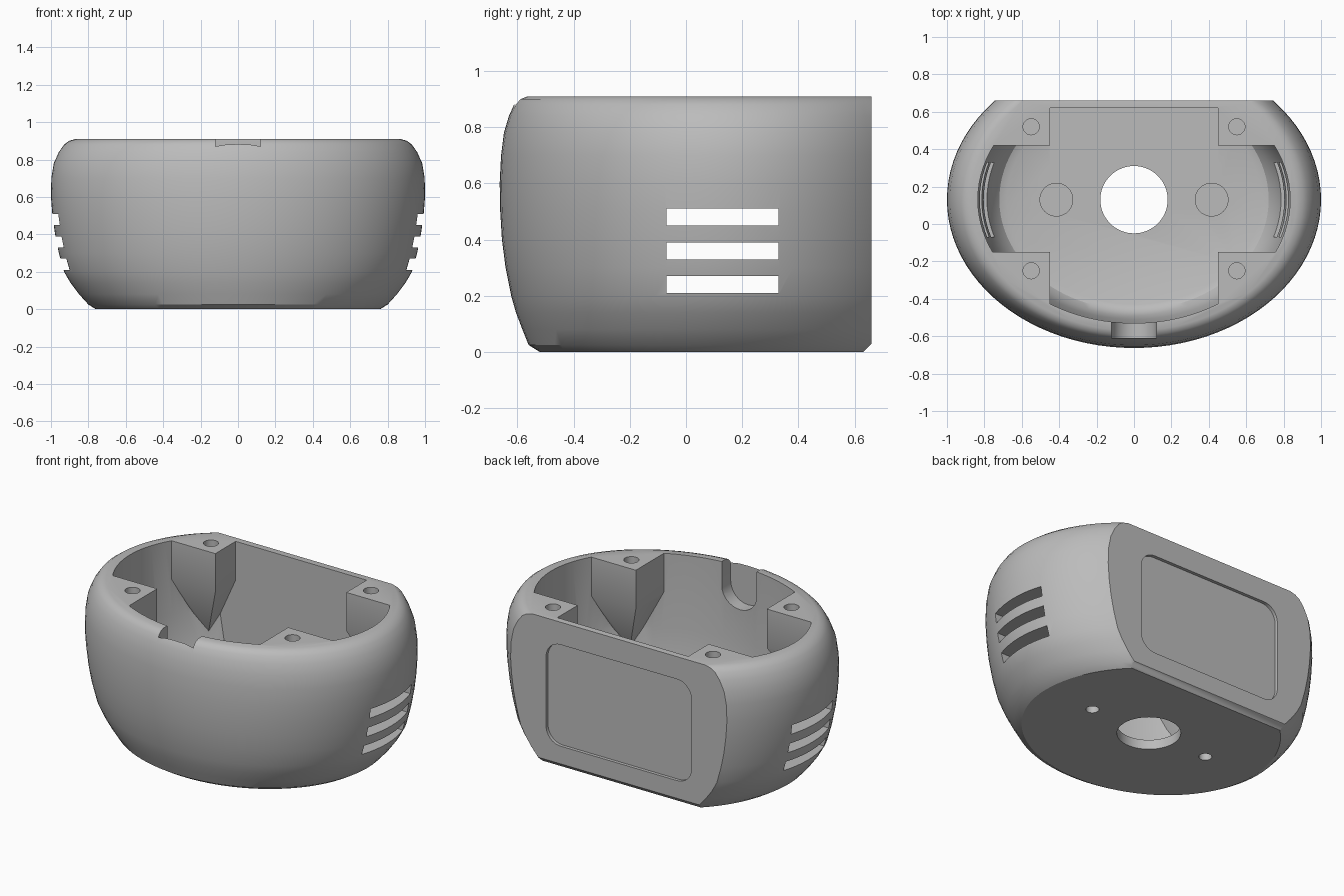
import bpy, bmesh, math
from mathutils import Matrix

cube = bpy.data.objects.get("Cube")
if cube:
    bpy.data.objects.remove(cube, do_unlink=True)

CY = 0.13      # centre line of the oval plan
TOP = 0.91
BACK = 0.66


def make(name, bm):
    bmesh.ops.recalc_face_normals(bm, faces=bm.faces)
    mesh = bpy.data.meshes.new(name)
    bm.to_mesh(mesh)
    bm.free()
    obj = bpy.data.objects.new(name, mesh)
    bpy.context.collection.objects.link(obj)
    return obj


def loft(name, rings):
    """Skin closed loops of points into a capped solid."""
    bm = bmesh.new()
    loops = [[bm.verts.new(p) for p in ring] for ring in rings]
    n = len(loops[0])
    for low, high in zip(loops, loops[1:]):
        for i in range(n):
            j = (i + 1) % n
            bm.faces.new((low[i], low[j], high[j], high[i]))
    bm.faces.new(loops[0])
    bm.faces.new(loops[-1])
    return make(name, bm)


def oval(z, a, front, back, n=96):
    """Oval loop with separate front and back depths."""
    pts = []
    for i in range(n):
        t = math.tau * i / n
        s = math.sin(t)
        pts.append((a * math.cos(t), CY + s * (back if s > 0 else front), z))
    return pts


def rect(x0, x1, y0, y1, z):
    return [(x0, y0, z), (x1, y0, z), (x1, y1, z), (x0, y1, z)]


def box(name, x0, x1, y0, y1, z0, z1):
    return loft(name, [rect(x0, x1, y0, y1, z) for z in (z0, z1)])


def cylinder(name, x, y, r, z0, z1, n=40):
    ring = [(x + r * math.cos(math.tau * i / n), y + r * math.sin(math.tau * i / n))
            for i in range(n)]
    return loft(name, [[(px, py, z) for px, py in ring] for z in (z0, z1)])


def combine(target, tool, operation="DIFFERENCE"):
    """Apply a boolean and discard the tool."""
    mod = target.modifiers.new("bool", "BOOLEAN")
    mod.operation = operation
    mod.solver = "EXACT"
    mod.object = tool
    deps = bpy.context.evaluated_depsgraph_get()
    mesh = bpy.data.meshes.new_from_object(target.evaluated_get(deps))
    target.modifiers.clear()
    target.data = mesh
    bpy.data.objects.remove(tool, do_unlink=True)


# Rounded outer shell: height, half width, front depth, back depth
OUTER = [(0, .76, .65, .715), (.025, .80, .69, .73), (.08, .85, .712, .745),
         (.14, .895, .735, .76), (.2, .93, .752, .77), (.3, .958, .772, .78),
         (.4, .978, .785, .788), (.5, .992, .791, .792), (.6, 1, .793, .793),
         (.7, .998, .788, .79), (.78, .985, .778, .782), (.84, .958, .76, .77),
         (.88, .93, .742, .757), (.9, .903, .725, .743), (TOP, .87, .7, .728)]
shell = loft("housing", [oval(*row) for row in OUTER])

# Flat back with a bevelled lower edge
combine(shell, box("back_cut", -2, 2, BACK, 2, -1, 2))
bevel = box("bevel_cut", -2, 2, -.1, .1, -.1, .1)
bevel.data.transform(Matrix.Translation((0, BACK + .0557, -.0407 + .0007 - .0157))
                     @ Matrix.Rotation(math.radians(45), 4, "X"))
combine(shell, bevel)

# Cavity with a rounded floor, flat back and four tapered screw posts left standing
INNER = [(.06, .68, .56, .56), (.075, .72, .59, .6), (.12, .755, .62, .63),
         (.25, .8, .64, .65), (.45, .835, .66, .66), (1.0, .835, .66, .66)]
cavity = loft("cavity", [oval(*row) for row in INNER])
back_room = box("back_room", -.45, .45, .3, .62, .06, 1)
combine(cavity, back_room, "UNION")
combine(cavity, box("cavity_back", -2, 2, .62, 2, -1, 2))
for side in (-1, 1):
    for y_in, y_low, y_out in ((-.15, -.33, -1), (.42, .59, 1.2)):
        post = loft("post", [
            rect(side * .62, side * 1.3, y_low, y_out, .29),
            rect(side * .45, side * 1.3, y_in, y_out, .67),
            rect(side * .45, side * 1.3, y_in, y_out, 1.1)])
        combine(cavity, post)
    combine(cavity, cylinder("boss", side * .415, CY, .09, -.1, .14))
combine(shell, cavity)

# Rounded cable notch in the front rim
notch = [(-.12, 1.1), (.12, 1.1)]
for i in range(17):
    t = math.pi * i / 16
    notch.append((.12 * math.cos(t), .76 - .12 * math.sin(t)))
combine(shell, loft("notch", [[(x, y, z) for x, z in notch] for y in (-.61, -.4)]))

# Side vents
for z in (.21, .33, .45):
    for side in (-1, 1):
        combine(shell, box("vent", side * .6, side * 1.2, -.07, .33, z, z + .06))

# Floor opening, blind floor holes and post screw holes
combine(shell, cylinder("floor_hole", 0, CY, .18, -.1, .2, 64))
for side in (-1, 1):
    combine(shell, cylinder("foot_hole", side * .415, CY, .037, -.1, .1))
    for y in (-.25, .52):
        combine(shell, cylinder("screw_hole", side * .55, y, .043, .7, 1.1))

# Rounded recessed panel on the back
panel = []
for cx, cz, start in ((.4, .67, 0), (-.4, .67, 1), (-.4, .24, 2), (.4, .24, 3)):
    for i in range(9):
        t = (start + i / 8) * math.pi / 2
        panel.append((cx + .1 * math.cos(t), cz + .1 * math.sin(t)))
combine(shell, loft("panel", [[(x, y, z) for x, z in panel] for y in (BACK - .02, .8)]))

# Single grey finish
grey = bpy.data.materials.new("matte_grey")
colour = (.5, .5, .5, 1)
grey.diffuse_color = colour
grey.use_nodes = True
grey.node_tree.nodes["Principled BSDF"].inputs["Base Color"].default_value = colour
shell.data.materials.clear()
shell.data.materials.append(grey)
for poly in shell.data.polygons:
    poly.material_index = 0

bpy.ops.object.select_all(action="DESELECT")
shell.select_set(True)
bpy.context.view_layer.objects.active = shell
bpy.ops.object.shade_smooth_by_angle(angle=math.radians(30))
